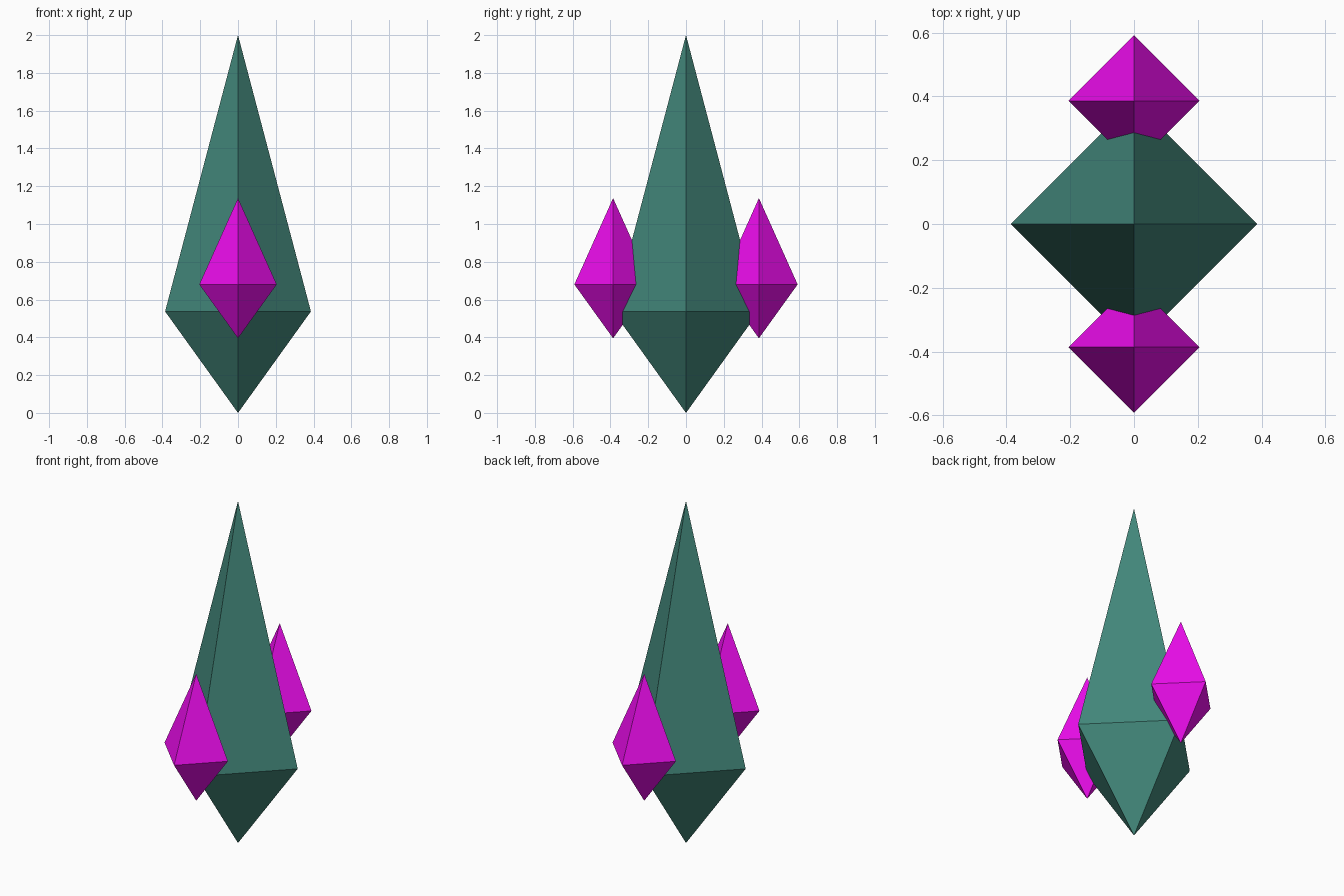
import bpy, bmesh

if "Cube" in bpy.data.objects:
    bpy.data.objects.remove(bpy.data.objects["Cube"])


def material(name, rgb):
    m = bpy.data.materials.new(name)
    m.diffuse_color = (*rgb, 1)
    m.use_nodes = True
    m.node_tree.nodes["Principled BSDF"].inputs["Base Color"].default_value = m.diffuse_color
    return m


def crystal(name, y, radius, bottom, waist, top, mat):
    """Four-sided bipyramid with its corners on the x and y axes."""
    bm = bmesh.new()
    low = bm.verts.new((0, 0, bottom))
    high = bm.verts.new((0, 0, top))
    ring = [bm.verts.new((dx * radius, dy * radius, waist))
            for dx, dy in ((1, 0), (0, 1), (-1, 0), (0, -1))]
    for a, b in zip(ring, ring[1:] + ring[:1]):
        bm.faces.new((a, b, high))
        bm.faces.new((b, a, low))
    mesh = bpy.data.meshes.new(name)
    bm.to_mesh(mesh)
    bm.free()
    mesh.materials.append(mat)
    obj = bpy.data.objects.new(name, mesh)
    obj.location.y = y
    bpy.context.collection.objects.link(obj)


teal = material("teal", (0.056, 0.245, 0.198))
magenta = material("magenta", (0.84, 0.004, 0.84))

# Large central crystal
crystal("main_crystal", 0, 0.386, 0, 0.537, 2, teal)

# Small crystals embedded in the front and back corners
for name, side in (("front_crystal", -1), ("back_crystal", 1)):
    crystal(name, side * 0.386, 0.205, 0.395, 0.68, 1.137, magenta)
